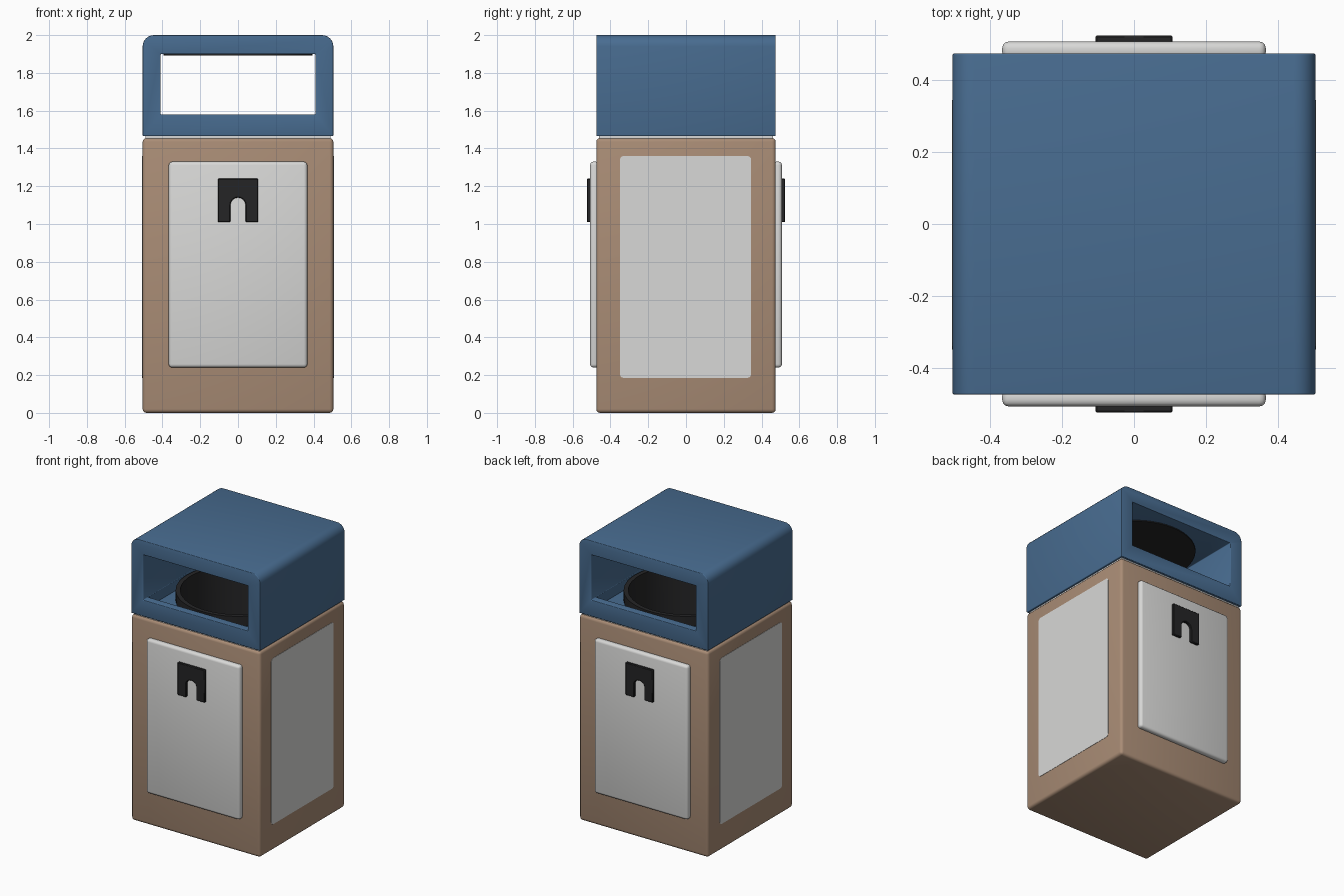
import bpy, bmesh, math
from mathutils import Vector

cube = bpy.data.objects.get("Cube")
if cube:
    bpy.data.objects.remove(cube, do_unlink=True)


def material(name, rgb):
    m = bpy.data.materials.new(name)
    m.use_nodes = True
    m.diffuse_color = (*rgb, 1)
    m.node_tree.nodes["Principled BSDF"].inputs["Base Color"].default_value = (*rgb, 1)
    return m


blue = material("lid blue", (0.065, 0.15, 0.28))
tan = material("body tan", (0.40, 0.265, 0.18))
white = material("panel off white", (0.69, 0.69, 0.68))
black = material("liner black", (0.018, 0.018, 0.019))


def make_object(name, bm, mat=None):
    bmesh.ops.recalc_face_normals(bm, faces=bm.faces)
    mesh = bpy.data.meshes.new(name)
    bm.to_mesh(mesh)
    bm.free()
    obj = bpy.data.objects.new(name, mesh)
    bpy.context.collection.objects.link(obj)
    if mat:
        mesh.materials.append(mat)
    return obj


def box_mesh(lo, hi):
    bm = bmesh.new()
    bmesh.ops.create_cube(bm, size=1)
    lo, hi = Vector(lo), Vector(hi)
    for v in bm.verts:
        v.co = (lo + hi) / 2 + v.co * (hi - lo)
    return bm


def box(name, lo, hi, mat=None):
    return make_object(name, box_mesh(lo, hi), mat)


def cylinder(name, radius, z0, z1, mat=None):
    bm = bmesh.new()
    bmesh.ops.create_cone(bm, cap_ends=True, segments=48, radius1=radius,
                          radius2=radius, depth=z1 - z0)
    bmesh.ops.translate(bm, verts=bm.verts, vec=(0, 0, (z0 + z1) / 2))
    return make_object(name, bm, mat)


def activate(obj):
    bpy.ops.object.select_all(action='DESELECT')
    obj.select_set(True)
    bpy.context.view_layer.objects.active = obj


def bevel(obj, width, segments=3):
    activate(obj)
    mod = obj.modifiers.new("bevel", 'BEVEL')
    mod.width, mod.segments = width, segments
    mod.limit_method, mod.angle_limit = 'ANGLE', math.radians(50)
    bpy.ops.object.modifier_apply(modifier=mod.name)


def cut(obj, cutter):
    cutter.hide_render = True
    activate(obj)
    mod = obj.modifiers.new("cut", 'BOOLEAN')
    mod.operation, mod.object, mod.solver = 'DIFFERENCE', cutter, 'EXACT'
    bpy.ops.object.modifier_apply(modifier=mod.name)
    bpy.data.objects.remove(cutter, do_unlink=True)


def smooth(obj, angle=40):
    activate(obj)
    bpy.ops.object.shade_smooth_by_angle(angle=math.radians(angle))


W, D = 0.505, 0.475   # half width and half depth

# Body and the recessed neck below the lid, both bored out for the liner
body = box("body", (-W, -D, 0), (W, D, 1.455), tan)
bevel(body, 0.02)
neck = box("neck", (-0.49, -0.46, 1.43), (0.49, 0.46, 1.48), white)
for part in (body, neck):
    cut(part, cylinder("bore", 0.39, 0.85, 1.7))
    smooth(part)

# Lid: rounded upper side edges, a tunnel through it and a sunken floor
bm = box_mesh((-W, -D, 1.465), (W, D, 2))
top_edges = [e for e in bm.edges
             if all(v.co.z > 1.9 for v in e.verts)
             and abs(e.verts[0].co.y - e.verts[1].co.y) > 0.5]
bmesh.ops.bevel(bm, geom=top_edges, offset=0.06, segments=6, profile=0.5, affect='EDGES')
lid = make_object("lid", bm, blue)
cut(lid, box("tunnel", (-0.41, -1, 1.58), (0.41, 1, 1.9)))
bevel(lid, 0.014)
cut(lid, box("floor_pocket", (-0.409, -0.42, 1.51), (0.409, 0.42, 1.65)))
cut(lid, cylinder("lid_bore", 0.39, 1.4, 1.7))
smooth(lid)

# Liner bucket with a thin rim, spun from its section
section = [(0, 0.88), (0.395, 0.88), (0.4, 1.58), (0.37, 1.58), (0.355, 0.91), (0, 0.91)]
bm = bmesh.new()
verts = [bm.verts.new((r, 0, z)) for r, z in section]
edges = [bm.edges.new(pair) for pair in zip(verts, verts[1:])]
bmesh.ops.spin(bm, geom=verts + edges, cent=(0, 0, 0), axis=(0, 0, 1),
               angle=2 * math.pi, steps=48)
bmesh.ops.remove_doubles(bm, verts=bm.verts, dist=0.0005)
smooth(make_object("liner", bm, black))

# Round plate under the lid ceiling
smooth(cylinder("ceiling_plate", 0.395, 1.893, 1.902, black))

# Flush side panels
for side, s in (("left", 1), ("right", -1)):
    xs = sorted((s * (W - 0.004), s * (W + 0.002)))
    bm = box_mesh((xs[0], -0.35, 0.185), (xs[1], 0.345, 1.36))
    corners = [e for e in bm.edges if abs(e.verts[0].co.x - e.verts[1].co.x) > 0.001]
    bmesh.ops.bevel(bm, geom=corners, offset=0.02, segments=3, profile=0.5, affect='EDGES')
    make_object(side + "_panel", bm, white)

# Raised doors with arched latches, front and back
arch = [(0.04 * math.cos(a), 1.10 + 0.04 * math.sin(a))
        for a in (math.pi * i / 8 for i in range(9))]
outline = [(-0.107, 1.01), (-0.107, 1.24), (0.107, 1.24), (0.107, 1.01), (0.04, 1.01)]
outline += arch + [(-0.04, 1.01)]
for side, s in (("front", -1), ("back", 1)):
    ys = sorted((s * 0.46, s * 0.508))
    door = box(side + "_door", (-0.367, ys[0], 0.24), (0.367, ys[1], 1.33), white)
    bevel(door, 0.018)
    smooth(door)

    bm = bmesh.new()
    face = bm.faces.new([bm.verts.new((x, s * 0.5, z)) for x, z in outline])
    solid = bmesh.ops.extrude_face_region(bm, geom=[face])
    moved = [g for g in solid["geom"] if isinstance(g, bmesh.types.BMVert)]
    bmesh.ops.translate(bm, verts=moved, vec=(0, s * 0.025, 0))
    latch = make_object(side + "_latch", bm, black)
    bevel(latch, 0.004, 1)
    smooth(latch)
